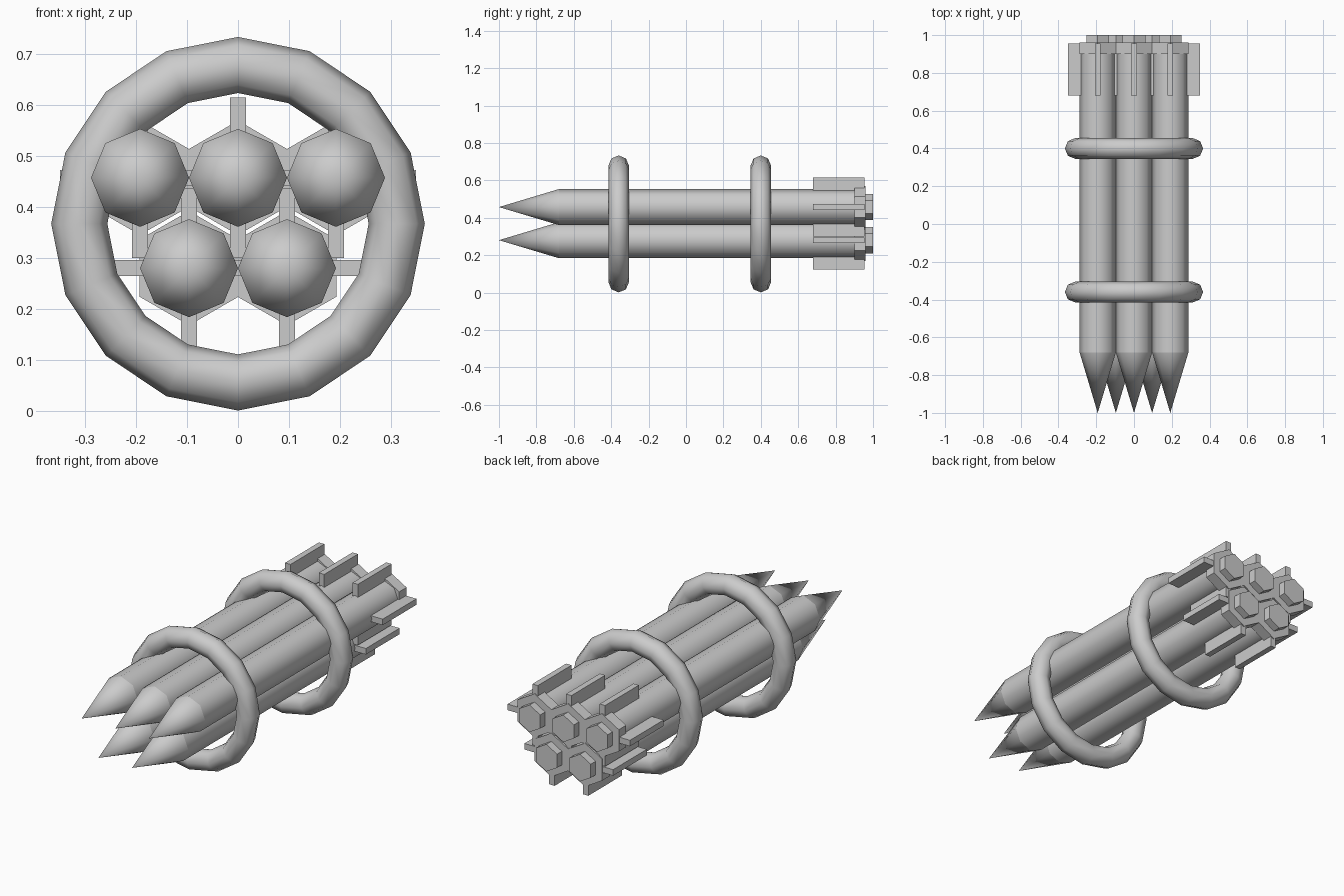
import bpy
from math import pi, radians

if "Cube" in bpy.data.objects:
    bpy.data.objects.remove(bpy.data.objects["Cube"])

R = 0.096            # rocket body radius
TOP_Z, LOW_Z = 0.457, 0.28


def smooth(obj, angle):
    bpy.ops.object.select_all(action='DESELECT')
    obj.select_set(True)
    bpy.context.view_layer.objects.active = obj
    bpy.ops.object.shade_smooth_by_angle(angle=radians(angle))


def tube(name, x, z, y0, y1, r0, r1, sides):
    # Prism or cone along y, r0 at y0 and r1 at y1, one corner pointing up
    bpy.ops.mesh.primitive_cone_add(vertices=sides, radius1=r0, radius2=r1,
                                    depth=y1 - y0,
                                    location=(x, (y0 + y1) / 2, z),
                                    rotation=(-pi / 2, 0, 0))
    obj = bpy.context.object
    obj.name = name
    return obj


def box(name, center, size):
    bpy.ops.mesh.primitive_cube_add(size=1, location=center)
    obj = bpy.context.object
    obj.name = name
    obj.scale = size
    return obj


def rocket(x, z):
    smooth(tube("body", x, z, -0.68, 0.93, R, R, 8), 50)
    smooth(tube("nose", x, z, -1.0, -0.68, 0, R, 8), 50)
    tube("collar", x, z, 0.90, 0.96, 0.112, 0.112, 6)
    tube("nozzle", x, z, 0.94, 1.0, 0.07, 0.07, 6)
    # Four flat fins
    mid, span = 0.1185, 0.077
    for s in (-1, 1):
        box("side_fin", (x + s * mid, 0.8175, z), (span, 0.275, 0.031))
        box("upright_fin", (x, 0.8175, z + s * mid), (0.031, 0.275, span))


# Three rockets above, two below
for x in (-0.192, 0, 0.192):
    rocket(x, TOP_Z)
for x in (-0.096, 0.096):
    rocket(x, LOW_Z)

# Two binding rings
for y in (-0.36, 0.40):
    bpy.ops.mesh.primitive_torus_add(major_segments=16, minor_segments=8,
                                     major_radius=0.311, minor_radius=0.055,
                                     location=(0, y, 0.367),
                                     rotation=(pi / 2, 0, 0))
    ring = bpy.context.object
    ring.name = "binding_ring"
    smooth(ring, 60)
